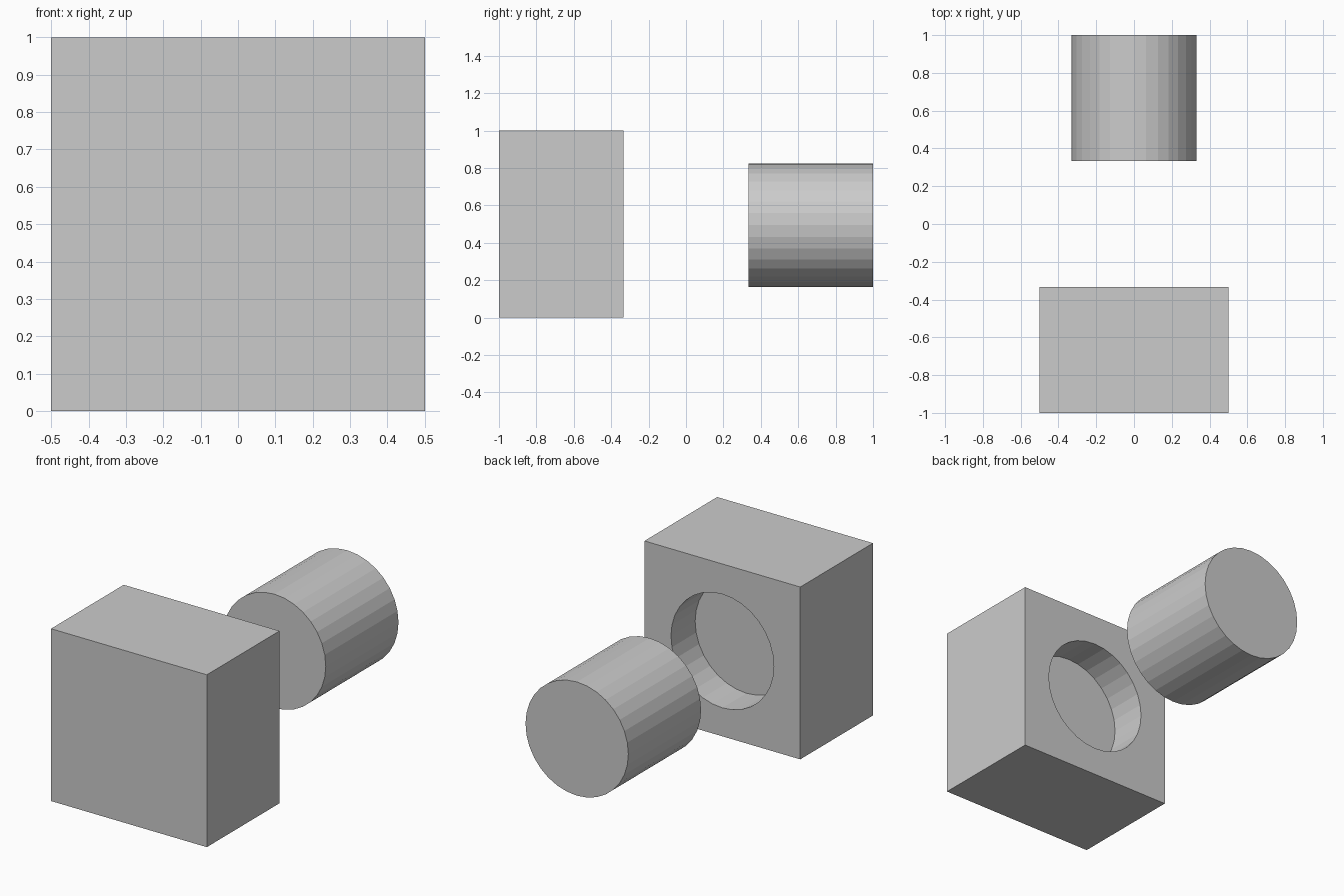
import bpy
from math import pi

if "Cube" in bpy.data.objects:
    bpy.data.objects.remove(bpy.data.objects["Cube"])

RADIUS, MID_Z = 0.33, 0.495


def y_cylinder(name, y0, y1):
    """32-sided cylinder lying along y."""
    bpy.ops.mesh.primitive_cylinder_add(
        vertices=32, radius=RADIUS, depth=y1 - y0,
        location=(0, (y0 + y1) / 2, MID_Z), rotation=(pi / 2, 0, 0))
    obj = bpy.context.object
    obj.name = name
    return obj


# Square block
bpy.ops.mesh.primitive_cube_add(size=1, location=(0, -2 / 3, 0.5))
block = bpy.context.object
block.name = "block"
block.scale = (1, 2 / 3, 1)
bpy.ops.object.transform_apply(location=False, rotation=False, scale=True)

# Blind round hole in the block's back face
cutter = y_cylinder("hole_cutter", -0.555, -0.2)
cutter.hide_render = True
cutter.hide_set(True)
cut = block.modifiers.new("hole", 'BOOLEAN')
cut.operation = 'DIFFERENCE'
cut.solver = 'EXACT'
cut.object = cutter

# Loose peg that fits the hole
y_cylinder("peg", 1 / 3, 1)
